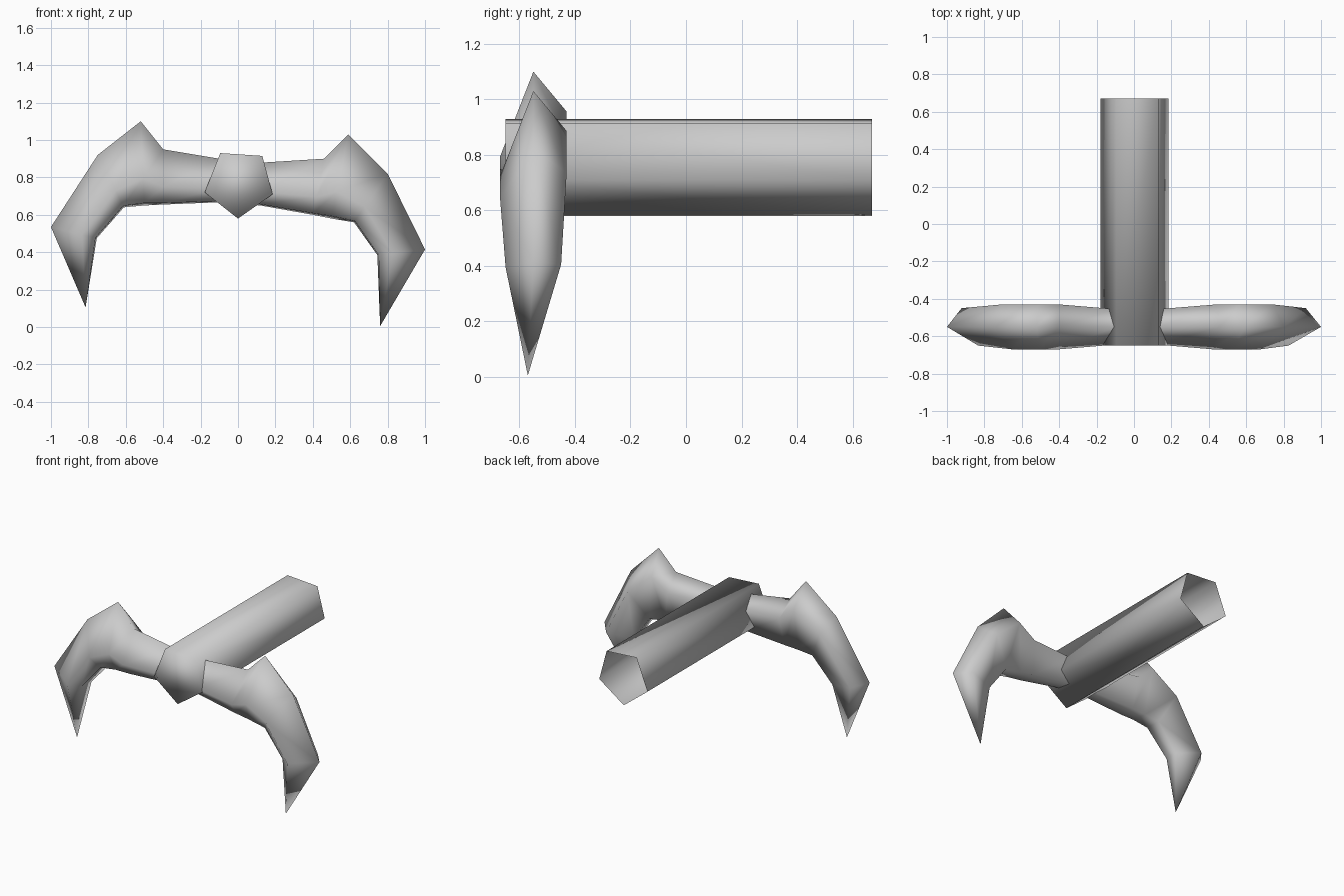
import bpy
import bmesh
from mathutils import Vector

cube = bpy.data.objects.get("Cube")
if cube:
    bpy.data.objects.remove(cube, do_unlink=True)

grey = bpy.data.materials.new("plain_grey")
grey.use_nodes = True
colour = (0.6, 0.6, 0.6, 1)
grey.diffuse_color = colour
grey.node_tree.nodes["Principled BSDF"].inputs["Base Color"].default_value = colour


def bridge(bm, a, b):
    """Join two rings of equal size with quads."""
    n = len(a)
    for i in range(n):
        j = (i + 1) % n
        bm.faces.new((a[i], a[j], b[j], b[i]))


def finish(bm, name):
    bmesh.ops.recalc_face_normals(bm, faces=bm.faces)
    mesh = bpy.data.meshes.new(name)
    bm.to_mesh(mesh)
    bm.free()
    mesh.materials.append(grey)
    mesh.shade_smooth()
    obj = bpy.data.objects.new(name, mesh)
    bpy.context.collection.objects.link(obj)
    return obj


# Handle: five-sided tube, closed at the front and open at the back
outline = [(-0.095, 0.93), (0.13, 0.915), (0.185, 0.71), (0, 0.58), (-0.178, 0.72)]
bm = bmesh.new()
front = [bm.verts.new((x, -0.65, z)) for x, z in outline]
back = [bm.verts.new((x, 0.67, z)) for x, z in outline]
bridge(bm, front, back)
bm.faces.new(front)
finish(bm, "handle")

# Pick head: each station gives the outer ridge, the inner edge and half width
CENTRE_Y = -0.55
SECTION = [(0, 0), (0.32, 1), (1, 0.5), (0.97, -0.45), (0.68, -1)]
left_arm = [
    ((0.14, 0.88), (0.12, 0.65), 0.095),
    ((0.46, 0.90), (0.40, 0.60), 0.12),
    ((0.59, 1.03), (0.50, 0.58), 0.12),
    ((0.80, 0.82), (0.62, 0.56), 0.12),
    ((1.00, 0.415), (0.745, 0.385), 0.10),
]
right_arm = [
    ((-0.10, 0.90), (-0.10, 0.667), 0.095),
    ((-0.40, 0.95), (-0.40, 0.655), 0.12),
    ((-0.52, 1.10), (-0.50, 0.65), 0.12),
    ((-0.75, 0.92), (-0.61, 0.64), 0.12),
    ((-1.00, 0.535), (-0.755, 0.475), 0.10),
]

bm = bmesh.new()
rings = []
for outer, inner, half in right_arm[::-1] + left_arm:
    a, b = Vector(outer), Vector(inner)
    ring = []
    for t, side in SECTION:
        p = a.lerp(b, t)
        ring.append(bm.verts.new((p.x, CENTRE_Y + side * half, p.y)))
    rings.append(ring)
for a, b in zip(rings, rings[1:]):
    bridge(bm, a, b)

# Pointed tips
for ring, (x, z) in ((rings[0], (-0.815, 0.105)), (rings[-1], (0.76, 0.005))):
    tip = bm.verts.new((x, -0.57, z))
    for i in range(len(ring)):
        bm.faces.new((ring[i], ring[(i + 1) % len(ring)], tip))
finish(bm, "pick_head")
